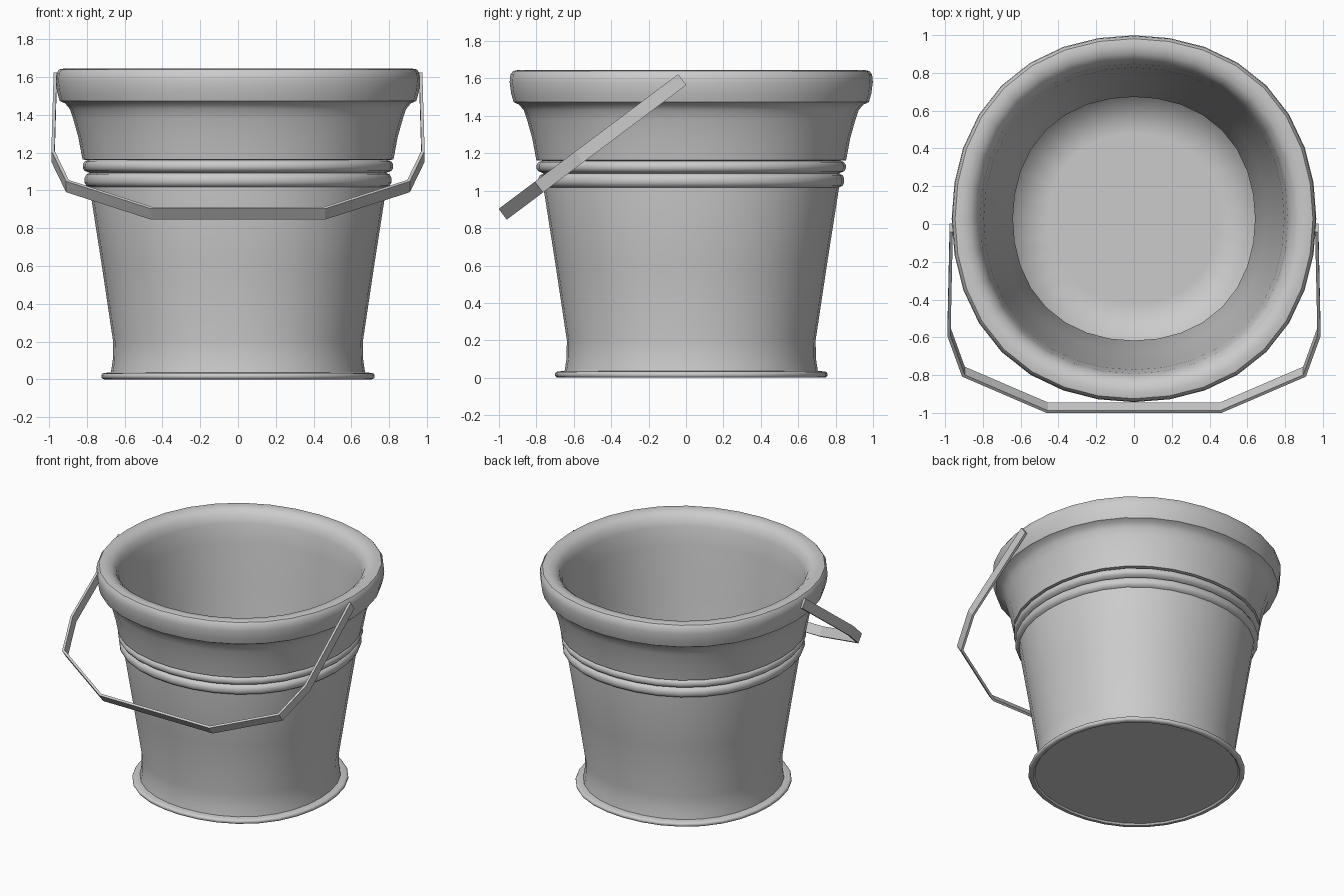
import bpy, bmesh, math
from mathutils import Vector

cube = bpy.data.objects.get("Cube")
if cube:
    bpy.data.objects.remove(cube, do_unlink=True)

AXIS_Y = 0.028   # centre of the pail, offset by the hanging handle
SIDES = 32
FLOOR = 0.04     # height of the inside floor

metal = bpy.data.materials.new("light grey metal")
metal.use_nodes = True
grey = (0.6, 0.6, 0.6, 1)
metal.diffuse_color = grey
metal.node_tree.nodes["Principled BSDF"].inputs["Base Color"].default_value = grey


def finish(name, bm):
    mesh = bpy.data.meshes.new(name)
    bm.to_mesh(mesh)
    bm.free()
    mesh.materials.append(metal)
    obj = bpy.data.objects.new(name, mesh)
    bpy.context.collection.objects.link(obj)


def lathe(name, profile, sharp_angle):
    """Revolve (radius, z) points, with a plan slightly fuller on the diagonals."""
    bm = bmesh.new()
    verts = [bm.verts.new((0, r, z)) for r, z in profile]
    edges = [bm.edges.new(pair) for pair in zip(verts, verts[1:])]
    bmesh.ops.spin(bm, geom=verts + edges, cent=(0, 0, 0), axis=(0, 0, 1),
                   angle=math.tau, steps=SIDES, use_merge=True)
    bmesh.ops.remove_doubles(bm, verts=bm.verts, dist=0.0005)
    for v in bm.verts:
        fuller = 1 + 0.0135 * (1 - math.cos(4 * math.atan2(v.co.y, v.co.x)))
        v.co.x *= fuller * 0.994
        v.co.y = v.co.y * fuller + AXIS_Y
    bmesh.ops.recalc_face_normals(bm, faces=bm.faces)
    # Smooth shading with sharp creases, except around the inside floor
    for f in bm.faces:
        f.smooth = True
    for e in bm.edges:
        on_floor = all(abs(v.co.z - FLOOR) < 0.001 for v in e.verts)
        e.smooth = on_floor or e.calc_face_angle(0) < math.radians(sharp_angle)
    finish(name, bm)


def bead(r, low, high, bulge):
    """Half-round ridge standing out from radius r."""
    mid, half = (low + high) / 2, (high - low) / 2
    return [(r + bulge * math.cos(a), mid + half * math.sin(a))
            for a in (math.radians(d) for d in (-90, -50, -18, 18, 50, 90))]


# Pail: base flange, tapered wall, two ridges, flared collar, rolled rim, inside
profile = [(0, 0.012), (0.685, 0.012), (0.695, 0)]
profile += bead(0.712, 0, 0.034, 0.017)
profile += [(0.677, 0.036), (0.667, 0.1), (0.665, 0.2), (0.725, 0.6), (0.79, 1.015)]
profile += bead(0.79, 1.017, 1.092, 0.029)
profile += bead(0.797, 1.096, 1.16, 0.031)
profile += [(0.828, 1.163), (0.85, 1.28), (0.878, 1.38), (0.895, 1.43), (0.92, 1.46),
            (0.95, 1.474), (0.963, 1.52), (0.971, 1.58), (0.967, 1.62), (0.953, 1.64),
            (0.92, 1.646), (0.875, 1.636), (0.84, 1.605), (0.82, 1.55), (0.8, 1.42),
            (0.77, 1.1), (0.705, 0.6), (0.645, 0.2), (0.645, FLOOR), (0.45, FLOOR),
            (0, FLOOR)]
lathe("pail", profile, 40)

# Handle: flat strip bent in a plane, hung from the rim and tilted forward
half_path = [(0.976, 0), (0.988, 0.69), (0.91, 0.958), (0.46, 1.2)]
path = [Vector(p) for p in half_path] + [Vector((-x, s)) for x, s in reversed(half_path)]
WIDTH, THICK = 0.072, 0.017


def inward(i):
    """Mitred offset of a path corner towards the inside of the strip."""
    dirs = [(path[k + 1] - path[k]).normalized()
            for k in (i - 1, i) if 0 <= k < len(path) - 1]
    normals = [Vector((-d.y, d.x)) for d in dirs]
    mitre = sum(normals, Vector((0, 0))).normalized()
    return path[i] + mitre * THICK / mitre.dot(normals[0])


down = Vector((0, -0.8, -0.6))
across = Vector((0, -0.6, 0.8))
pivot = Vector((0, -0.02, 1.594))
bm = bmesh.new()
rings = []
for i, outer in enumerate(path):
    inner = inward(i)
    ring = []
    for p, side in ((outer, -1), (outer, 1), (inner, 1), (inner, -1)):
        ring.append(bm.verts.new(pivot + Vector((p.x, 0, 0)) + down * p.y
                                 + across * side * WIDTH / 2))
    rings.append(ring)
for a, b in zip(rings, rings[1:]):
    for k in range(4):
        n = (k + 1) % 4
        bm.faces.new((a[k], a[n], b[n], b[k]))
bm.faces.new(rings[0])
bm.faces.new(rings[-1])
bmesh.ops.recalc_face_normals(bm, faces=bm.faces)
finish("handle", bm)
